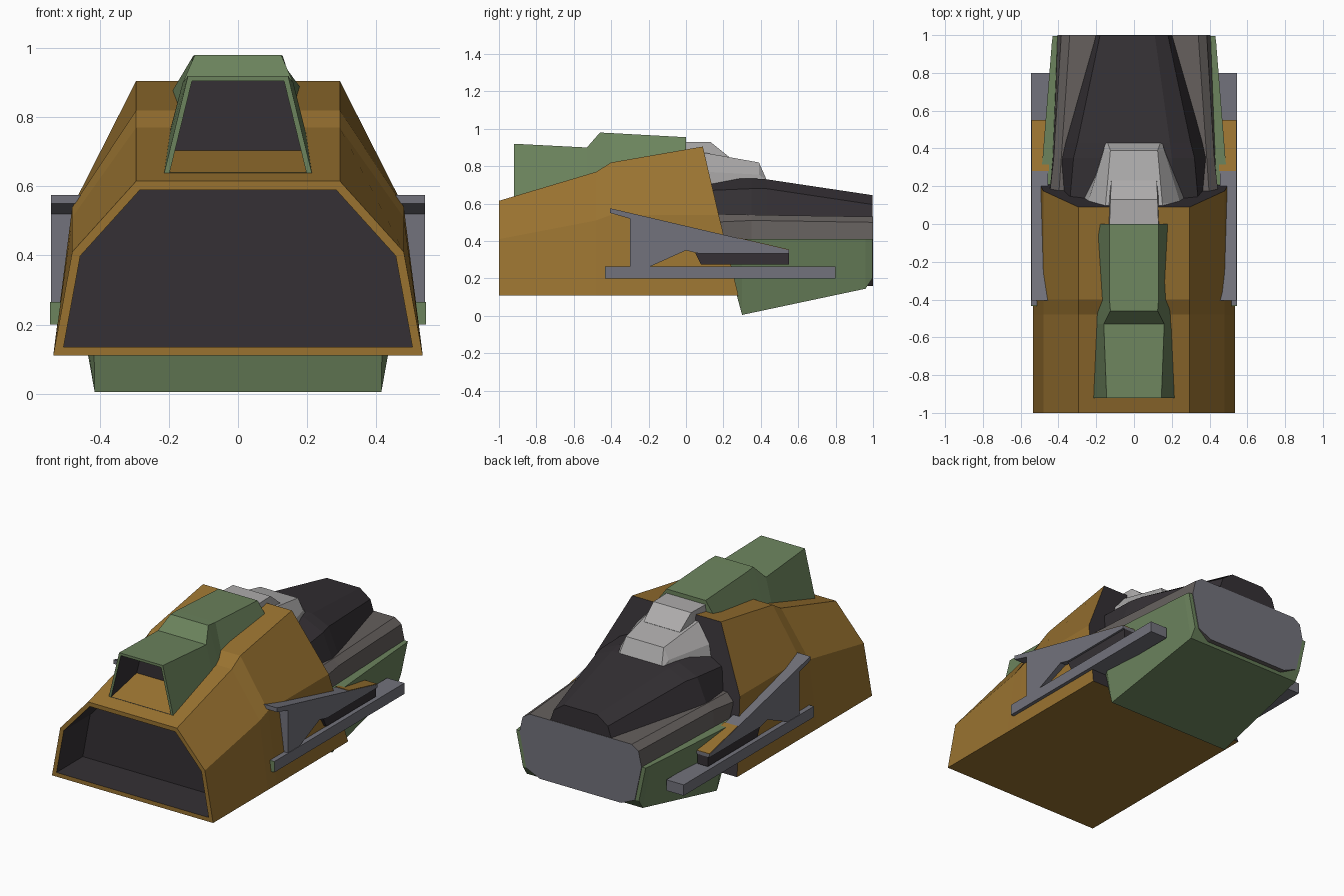
import bpy, bmesh

if "Cube" in bpy.data.objects:
    bpy.data.objects.remove(bpy.data.objects["Cube"])


def material(name, r, g, b):
    m = bpy.data.materials.new(name)
    m.diffuse_color = (r, g, b, 1)
    m.use_nodes = True
    m.node_tree.nodes["Principled BSDF"].inputs["Base Color"].default_value = m.diffuse_color
    return m


BROWN = material("brown", 0.32, 0.17, 0.03)
GREEN = material("green", 0.15, 0.23, 0.11)
DARK = material("dark", 0.035, 0.03, 0.035)
METAL = material("metal", 0.17, 0.17, 0.20)
LEDGE = material("ledge", 0.13, 0.115, 0.11)
PALE = material("pale", 0.42, 0.41, 0.41)


def finish(bm, name, mats):
    bmesh.ops.recalc_face_normals(bm, faces=bm.faces)
    me = bpy.data.meshes.new(name)
    bm.to_mesh(me)
    bm.free()
    for m in mats:
        me.materials.append(m)
    ob = bpy.data.objects.new(name, me)
    bpy.context.collection.objects.link(ob)
    return ob


def loft(name, sections, mats, mouth=None, end_mat=0):
    """Skin half sections of (x, y, z) points, mirrored across x = 0."""
    bm = bmesh.new()
    rings = []
    for s in sections:
        pts = list(s) + [(-x, y, z) for x, y, z in reversed(s)]
        rings.append([bm.verts.new(p) for p in pts])
    n = len(rings[0])
    for a, b in zip(rings, rings[1:]):
        for i in range(n):
            j = (i + 1) % n
            bm.faces.new((a[i], a[j], b[j], b[i]))
    front = bm.faces.new(rings[0])
    back = bm.faces.new(rings[-1])
    back.material_index = end_mat
    bmesh.ops.recalc_face_normals(bm, faces=bm.faces)
    if mouth:  # hollow the front: rim thickness, depth
        rim, depth = mouth
        bmesh.ops.inset_individual(bm, faces=[front], thickness=rim, use_even_offset=True)
        ext = bmesh.ops.extrude_discrete_faces(bm, faces=[front])
        floor = ext["faces"][0]
        bmesh.ops.translate(bm, verts=floor.verts, vec=(0, depth, 0))
        floor.material_index = 1
        for e in floor.edges:
            for f in e.link_faces:
                f.material_index = 1
    return finish(bm, name, mats)


def at(y, *pts):
    return [(x, y, z) for x, z in pts]


def side_slab(name, profile, x0, x1, mat):
    """Extrude a (y, z) profile sideways and mirror it to the other side."""
    bm = bmesh.new()
    a = [bm.verts.new((x0, y, z)) for y, z in profile]
    b = [bm.verts.new((x1, y, z)) for y, z in profile]
    bm.faces.new(a)
    bm.faces.new(b)
    for i in range(len(a)):
        j = (i + 1) % len(a)
        bm.faces.new((a[i], a[j], b[j], b[i]))
    ob = finish(bm, name, [mat])
    ob.modifiers.new("mirror", "MIRROR")
    return ob


def rect(y0, y1, z0, z1):
    return [(y0, z0), (y1, z0), (y1, z1), (y0, z1)]


# Faceted front hood with a wide recessed opening
loft("front_hood", [
    at(-1.0, (.535, .11), (.48, .41), (.295, .615)),
    at(-.48, (.535, .11), (.48, .51), (.295, .77)),
    at(-.40, (.535, .11), (.48, .54), (.295, .82)),
    [(.535, .28, .11), (.48, .175, .54), (.295, .09, .905)],
], [BROWN, DARK], mouth=(.025, .25), end_mat=1)

# Green hooded housing on top, open at the front
loft("top_housing", [
    at(-.92, (.217, .625), (.145, .92)),
    at(-.53, (.205, .72), (.16, .90)),
    at(-.46, (.20, .75), (.125, .98)),
    at(-.40, (.172, .80), (.13, .977)),
    at(0, (.20, .86), (.13, .955)),
], [GREEN, DARK], mouth=(.015, .22))

# Pale canopy behind the hood and its raised cap
loft("rear_canopy", [
    at(.05, (.295, .70), (.265, .78), (.16, .878)),
    at(.11, (.275, .70), (.245, .77), (.15, .87)),
    at(.39, (.165, .70), (.16, .755), (.125, .82)),
    at(.43, (.155, .70), (.15, .725), (.14, .73)),
], [PALE])
loft("canopy_cap", [
    at(-.02, (.135, .84), (.13, .93)),
    at(.13, (.135, .82), (.125, .93)),
    at(.23, (.125, .80), (.12, .85)),
], [PALE])

# Dark tapering rear dome
loft("rear_dome", [
    at(.12, (.37, .52), (.34, .67), (.21, .73)),
    at(.35, (.388, .52), (.32, .68), (.2, .735)),
    at(.43, (.37, .52), (.30, .68), (.19, .73)),
    at(.998, (.205, .52), (.18, .595), (.11, .645)),
], [DARK])

# Rear body with a flat metal end plate
loft("rear_body", [
    at(.13, (.25, .16), (.36, .2), (.44, .41), (.45, .50), (.40, .545)),
    at(.35, (.25, .16), (.36, .2), (.43, .41), (.425, .51), (.385, .54)),
    at(1.0, (.27, .16), (.36, .2), (.405, .41), (.385, .50), (.34, .53)),
], [LEDGE, METAL], end_mat=1)

# Green keel shell below
loft("lower_shell", [
    at(.20, (.42, .37), (.475, .41)),
    at(.30, (.415, .005), (.488, .41)),
    at(.96, (.385, .145), (.435, .41)),
    at(.996, (.385, .20), (.43, .41)),
], [GREEN])

# Side rails, swept fins and the blocks under their tips
side_slab("side_rail", rect(-.43, .8, .2, .265), .43, .545, METAL)
side_slab("rail_end", rect(-.434, -.43, .2, .265), .43, .545, GREEN)
side_slab("side_fin", [(-.405, .575), (.55, .352), (.55, .333), (.07, .333), (.0, .35),
                       (-.2, .26), (-.3, .26), (-.3, .52), (-.405, .55)], .455, .542, METAL)
side_slab("fin_block", [(.08, .275), (.55, .275), (.55, .335), (.05, .335)], .46, .53, DARK)
side_slab("fin_tip_plate", [(.28, .413), (.55, .35), (.55, .355), (.28, .418)], .45, .54, BROWN)
